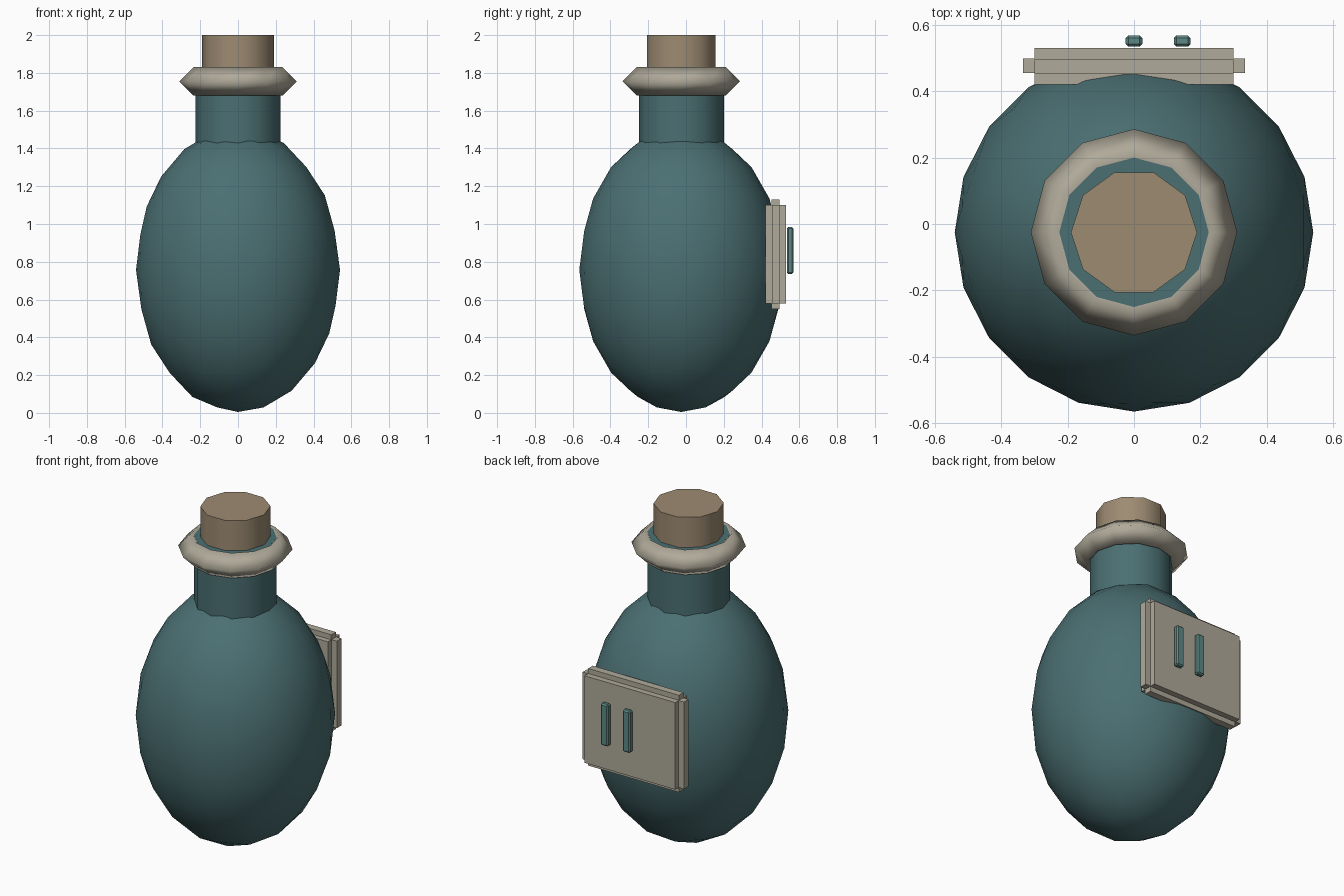
import bpy
import math

old = bpy.data.objects.get("Cube")
if old:
    bpy.data.objects.remove(old, do_unlink=True)

AXIS_Y = -0.025  # vertical axis of the bottle


def material(name, rgb):
    m = bpy.data.materials.new(name)
    m.use_nodes = True
    m.diffuse_color = (*rgb, 1)
    m.node_tree.nodes["Principled BSDF"].inputs["Base Color"].default_value = (*rgb, 1)
    return m


TEAL = material("dark teal glass", (0.07, 0.16, 0.17))
LIGHT_TEAL = material("light teal mark", (0.11, 0.25, 0.235))
STONE = material("pale stone", (0.43, 0.40, 0.32))
CORK = material("brown cork", (0.34, 0.26, 0.17))


def finish(name, mat, angle=None):
    """Name and colour the active object, smoothing it up to an angle."""
    ob = bpy.context.object
    ob.name = ob.data.name = name
    ob.data.materials.append(mat)
    bpy.ops.object.transform_apply(location=False, rotation=True, scale=True)
    if angle:
        bpy.ops.object.shade_smooth_by_angle(angle=math.radians(angle))
    return ob


def cylinder(name, mat, sides, radius, bottom, top):
    bpy.ops.mesh.primitive_cylinder_add(
        vertices=sides, radius=radius, depth=top - bottom,
        location=(0, AXIS_Y, (bottom + top) / 2), rotation=(0, 0, math.pi / 2))
    return finish(name, mat, 40)


def box(name, mat, x, y, z, bevel=0):
    """Box from low and high limits on each axis."""
    limits = (x, y, z)
    bpy.ops.mesh.primitive_cube_add(size=1, location=[(a + b) / 2 for a, b in limits])
    bpy.context.object.scale = [b - a for a, b in limits]
    ob = finish(name, mat)
    if bevel:
        mod = ob.modifiers.new("Bevel", 'BEVEL')
        mod.width = bevel
        mod.segments = 1
    return ob


# Egg-shaped vessel
bpy.ops.mesh.primitive_ico_sphere_add(
    subdivisions=3, radius=1, location=(0, AXIS_Y, 0.757), rotation=(0, 0, math.pi))
bpy.context.object.scale = (0.54, 0.54, 0.752)
finish("bottle_body", TEAL, 60)

# Neck, lip and stopper
cylinder("bottle_neck", TEAL, 12, 0.225, 1.35, 1.82)
bpy.ops.mesh.primitive_torus_add(
    major_segments=12, minor_segments=4, major_radius=0.236, minor_radius=0.075,
    location=(0, AXIS_Y, 1.755))
finish("lip_ring", STONE, 100)
cylinder("stopper", CORK, 10, 0.19, 1.60, 2.0)

# Label plate on the back, with strips along its edges
box("label_plate", STONE, (-0.30, 0.30), (0.42, 0.53), (0.58, 1.10))
box("label_side_strips", STONE, (-0.335, 0.335), (0.455, 0.498), (0.58, 1.10))
box("label_end_strips", STONE, (-0.30, 0.30), (0.452, 0.495), (0.55, 1.13))

# Two raised marks on the label
for i, x in enumerate((0, 0.145)):
    box(f"label_mark_{i + 1}", LIGHT_TEAL, (x - 0.025, x + 0.025),
        (0.534, 0.568), (0.735, 0.985), bevel=0.008)
